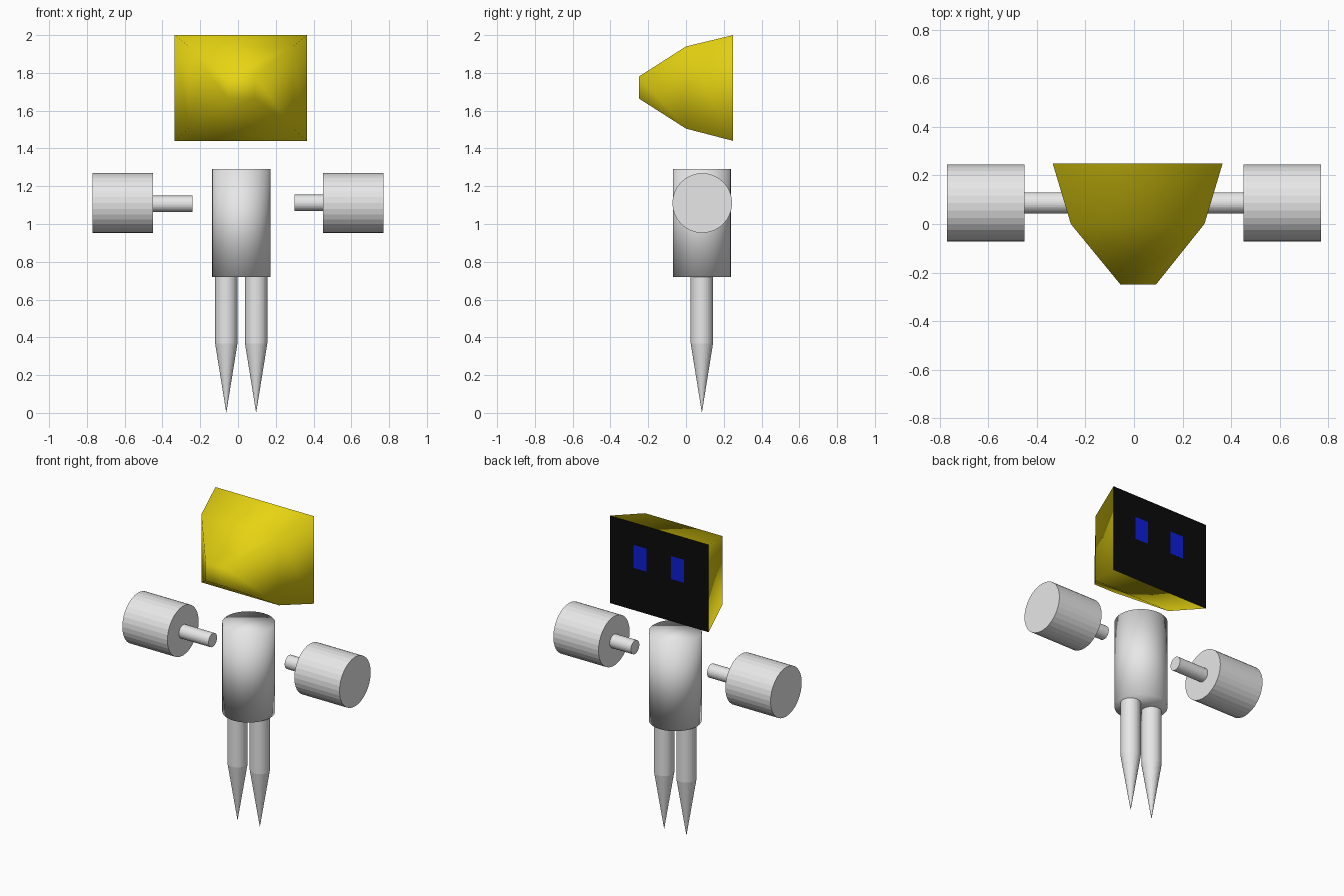
import bpy, bmesh, math
from mathutils import Matrix, Vector

if "Cube" in bpy.data.objects:
    bpy.data.objects.remove(bpy.data.objects["Cube"])


def material(name, rgb):
    m = bpy.data.materials.new(name)
    m.diffuse_color = (*rgb, 1)
    m.use_nodes = True
    m.node_tree.nodes["Principled BSDF"].inputs["Base Color"].default_value = m.diffuse_color
    return m


GREY = material("light_grey", (0.8, 0.8, 0.8))
YELLOW = material("yellow", (0.8, 0.66, 0.006))
BLACK = material("black", (0.003, 0.003, 0.003))
BLUE = material("blue", (0.004, 0.013, 0.68))


def finish(bm, name, mats, smooth=False):
    bmesh.ops.recalc_face_normals(bm, faces=bm.faces)
    for f in bm.faces:
        f.smooth = smooth
    me = bpy.data.meshes.new(name)
    bm.to_mesh(me)
    bm.free()
    for m in mats:
        me.materials.append(m)
    ob = bpy.data.objects.new(name, me)
    bpy.context.collection.objects.link(ob)
    return ob


def cylinder(name, start, end, r1, r2, smooth=False):
    """Capped cylinder or cone running from start to end."""
    a, b = Vector(start), Vector(end)
    turn = (b - a).to_track_quat('Z', 'Y').to_matrix().to_4x4()
    bm = bmesh.new()
    bmesh.ops.create_cone(bm, cap_ends=True, segments=32, radius1=r1, radius2=r2,
                          depth=(b - a).length,
                          matrix=Matrix.Translation((a + b) / 2) @ turn)
    return finish(bm, name, [GREY], smooth)


# Head shell: three rectangular rings tapering to a blunt front, open at the back
rings = [(0.25, -0.335, 0.365, 1.44, 2.0),
         (0.0, -0.26, 0.29, 1.505, 1.94),
         (-0.25, -0.055, 0.09, 1.665, 1.78)]
bm = bmesh.new()
loops = [[bm.verts.new(p) for p in ((x0, y, z0), (x1, y, z0), (x1, y, z1), (x0, y, z1))]
         for y, x0, x1, z0, z1 in rings]
for a, b in zip(loops, loops[1:]):
    for i in range(4):
        j = (i + 1) % 4
        bm.faces.new((a[i], a[j], b[j], b[i]))
bm.faces.new(loops[-1])
finish(bm, "head_shell", [YELLOW], smooth=True)

# Face screen: flat panel closing the head, with two eyes cut into it
xs = [-0.335, -0.16, -0.067, 0.105, 0.197, 0.365]
zs = [1.44, 1.71, 1.857, 2.0]
bm = bmesh.new()
grid = [[bm.verts.new((x, 0.25, z)) for x in xs] for z in zs]
for r in range(3):
    for c in range(5):
        f = bm.faces.new((grid[r][c], grid[r + 1][c], grid[r + 1][c + 1], grid[r][c + 1]))
        f.material_index = 1 if r == 1 and c in (1, 3) else 0
screen = finish(bm, "face_screen", [BLACK, BLUE])
if screen.data.polygons[0].normal.y < 0:
    screen.data.flip_normals()

# Body
Y = 0.084
cylinder("body", (0.017, Y, 0.72), (0.017, Y, 1.29), 0.154, 0.154, smooth=True)

# Legs with pointed feet
for side, x in (("left", -0.062), ("right", 0.096)):
    cylinder(side + "_leg", (x, Y, 0.367), (x, Y, 0.722), 0.059, 0.059)
    cylinder(side + "_foot", (x, Y, 0.0), (x, Y, 0.367), 0.0, 0.059)

# Arms: thin rod and large drum on each side
for side, inner, s, z in (("left", -0.24, -1, 1.107), ("right", 0.30, 1, 1.112)):
    cylinder(side + "_arm_rod", (inner, 0.087, z), (s * 0.46, 0.087, z), 0.043, 0.043)
    cylinder(side + "_arm_drum", (s * 0.45, 0.086, 1.111), (s * 0.77, 0.086, 1.111), 0.158, 0.158)
